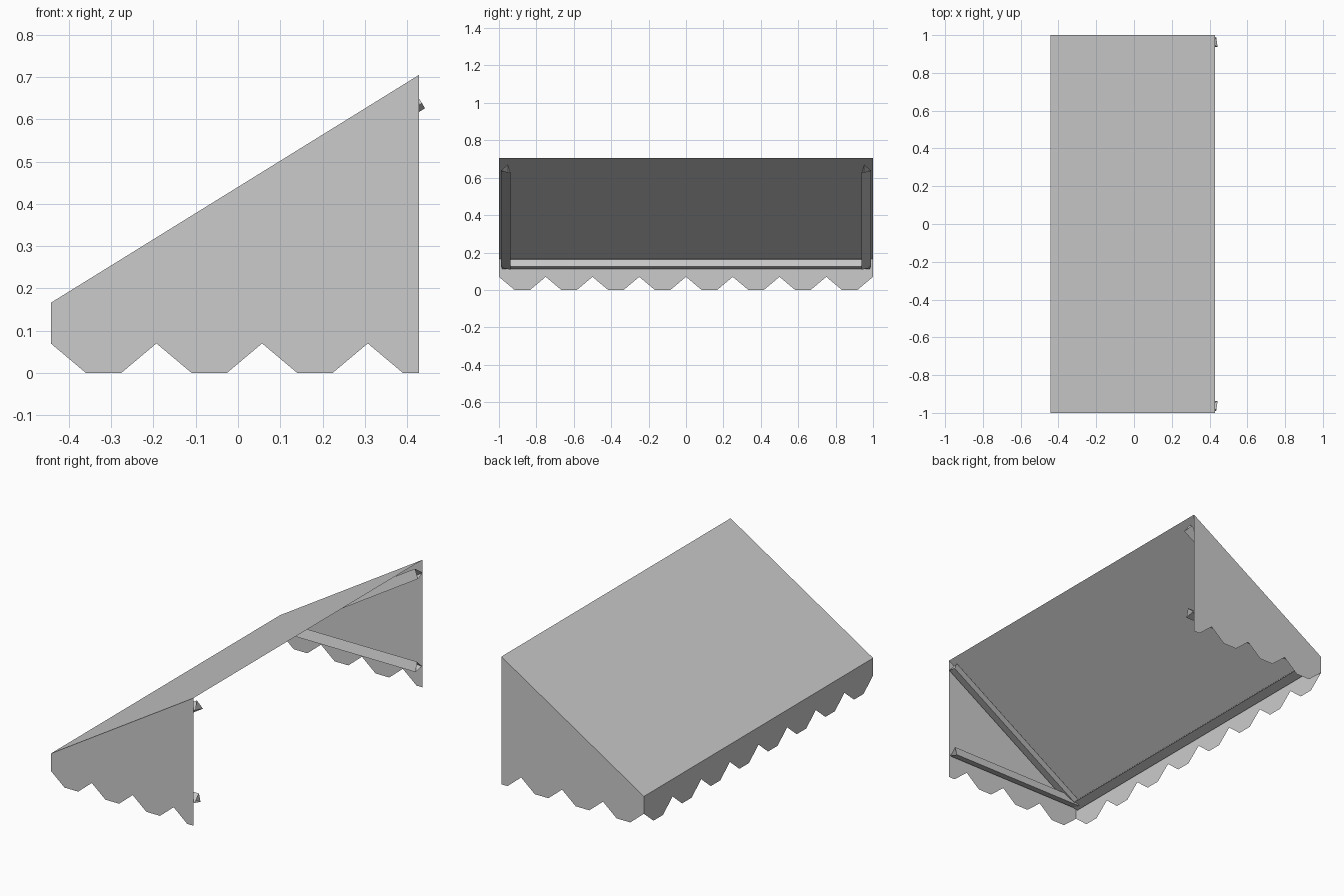
import bpy
from math import cos, sin, radians
from mathutils import Vector

cube = bpy.data.objects.get("Cube")
if cube:
    bpy.data.objects.remove(cube, do_unlink=True)

grey = bpy.data.materials.new("light grey")
grey.use_nodes = True
colour = (0.6, 0.6, 0.6, 1)
grey.diffuse_color = colour
grey.node_tree.nodes["Principled BSDF"].inputs["Base Color"].default_value = colour

FRONT, BACK = -0.443, 0.428        # canopy extent in x
EAVE, RIDGE = 0.166, 0.705         # canopy heights
PITCH, NOTCH = 0.25, 0.07          # scallop spacing and depth


def make(name, verts, faces):
    mesh = bpy.data.meshes.new(name)
    mesh.from_pydata(verts, [], faces)
    mesh.materials.append(grey)
    obj = bpy.data.objects.new(name, mesh)
    bpy.context.collection.objects.link(obj)
    return obj


def scallops(start, end):
    """Hem outline: repeated notches with flat tips, clipped at the end."""
    pts, s = [(start, NOTCH)], start
    while s < end - 0.001:
        for f, z in ((1 / 3, 0), (2 / 3, 0), (1, NOTCH)):
            if s + f * PITCH <= end + 0.001:
                pts.append((s + f * PITCH, z))
        s += PITCH
    if pts[-1][0] < end - 0.001:
        pts.append((end, 0))
    return pts


def tube(name, a, b, side, up, roll):
    """Open three-sided tube from a to b."""
    side, up = Vector(side), Vector(up)
    r = 0.031
    ring = [side * r * cos(radians(roll + k * 120)) + up * r * sin(radians(roll + k * 120))
            for k in range(3)]
    verts = [Vector(p) + o for p in (a, b) for o in ring]
    faces = [(k, (k + 1) % 3, (k + 1) % 3 + 3, k + 3) for k in range(3)]
    # Turn the faces outward
    if side.cross(up).dot(Vector(b) - Vector(a)) < 0:
        faces = [f[::-1] for f in faces]
    return make(name, verts, faces)


# Sloping canopy sheet
make("canopy_top", [(FRONT, -1, EAVE), (BACK, -1, RIDGE), (BACK, 1, RIDGE), (FRONT, 1, EAVE)],
     [(0, 1, 2, 3)])

# Scalloped front valance
hem = [(FRONT, y, z) for y, z in scallops(-1, 1)]
outline = hem + [(FRONT, 1, EAVE), (FRONT, -1, EAVE)]
make("front_valance", outline, [tuple(reversed(range(len(outline))))])

# Scalloped side panels and the frame arms inside them
slope = Vector((BACK - FRONT, 0, RIDGE - EAVE)).normalized()
normal = Vector((-slope.z, 0, slope.x))
for s, label in ((-1, "right"), (1, "left")):
    outline = [(x, s, z) for x, z in scallops(FRONT, BACK)]
    outline += [(BACK, s, RIDGE), (FRONT, s, EAVE)]
    order = range(len(outline))
    make(label + "_side_panel", outline, [tuple(order if s < 0 else reversed(order))])

    y = s * 0.96
    inward = (0, -s, 0)
    top = Vector((0.431, y, 0.645))
    tube(label + "_sloping_arm", top - slope * 0.985, top, inward, normal, 75)
    tube(label + "_lower_arm", (-0.41, y, 0.13), (BACK, y, 0.13), inward, (0, 0, 1), 75)

# Front rail
tube("front_rail", (-0.415, -0.985, 0.133), (-0.415, 0.985, 0.133), (1, 0, 0), (0, 0, 1), 105)
